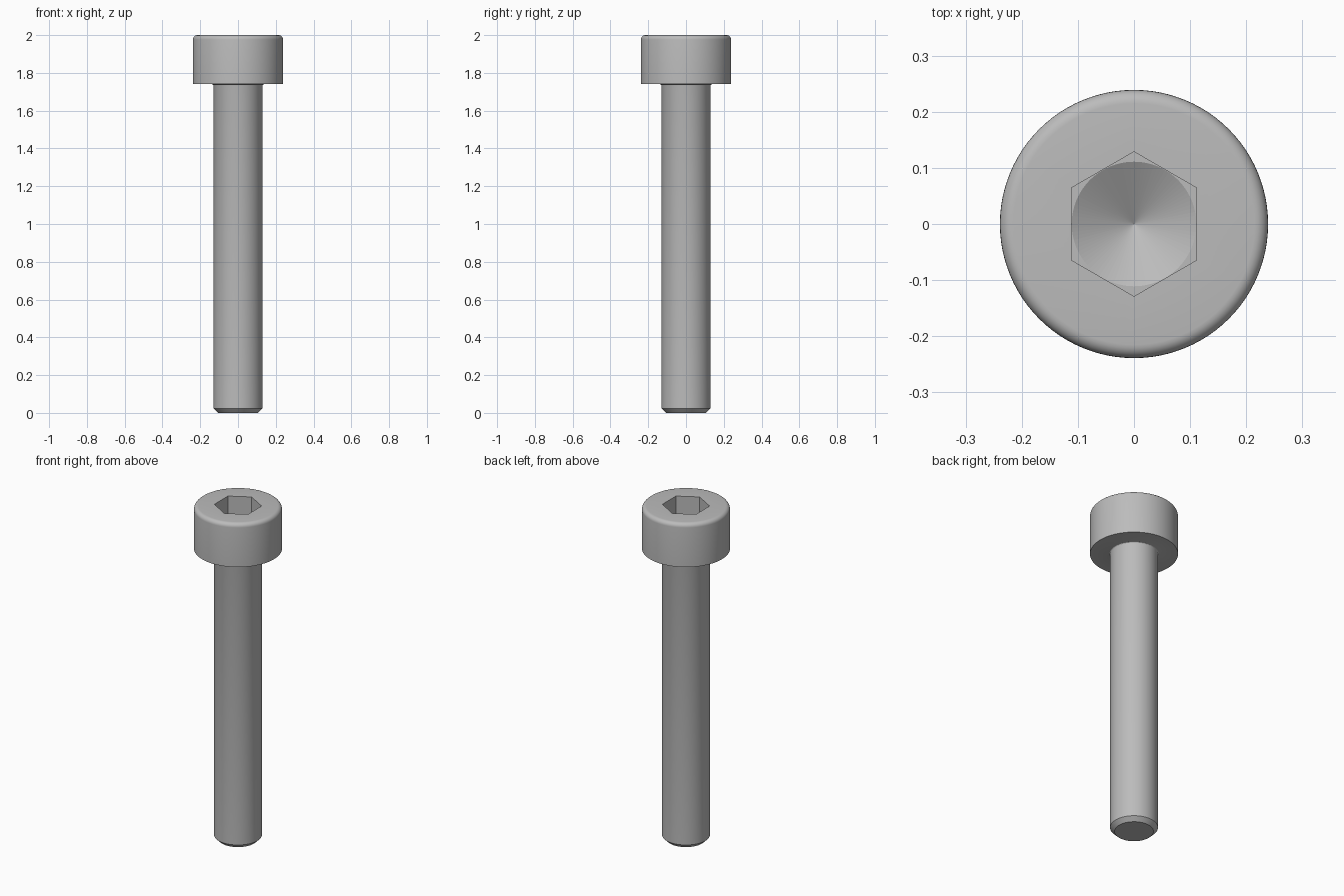
import bpy
import bmesh
from math import cos, sin, pi, radians, tan
from mathutils import Vector

if "Cube" in bpy.data.objects:
    bpy.data.objects.remove(bpy.data.objects["Cube"], do_unlink=True)

HEAD_R, SHANK_R, SOCKET_R = 0.239, 0.13, 0.1115
TOP, HEAD_Z, FLOOR_Z = 2.0, 1.74, 1.885
ROUND, NECK, CHAMFER = 0.024, 0.008, 0.024

steel = bpy.data.materials.new("grey_steel")
steel.use_nodes = True
grey = (0.5, 0.5, 0.5, 1)
steel.diffuse_color = grey
steel.node_tree.nodes["Principled BSDF"].inputs["Base Color"].default_value = grey


def lathe(name, profile, steps, start=0.0):
    """Revolve an (r, z) profile around the z axis into a closed solid."""
    bm = bmesh.new()
    verts = [bm.verts.new((r * cos(start), r * sin(start), z)) for r, z in profile]
    edges = [bm.edges.new(pair) for pair in zip(verts, verts[1:])]
    bmesh.ops.spin(bm, geom=verts + edges, cent=(0, 0, 0), axis=(0, 0, 1),
                   angle=2 * pi, steps=steps)
    bmesh.ops.remove_doubles(bm, verts=bm.verts[:], dist=0.0001)
    bmesh.ops.recalc_face_normals(bm, faces=bm.faces[:])
    mesh = bpy.data.meshes.new(name)
    bm.to_mesh(mesh)
    bm.free()
    mesh.materials.append(steel)
    obj = bpy.data.objects.new(name, mesh)
    bpy.context.collection.objects.link(obj)
    return obj


def arc(r, z, radius, a0, a1, n=6):
    """Points of a rounded corner centred on (r, z), angles in degrees."""
    angles = [radians(a0 + (a1 - a0) * i / n) for i in range(n + 1)]
    return [(r + radius * cos(a), z + radius * sin(a)) for a in angles]


# Screw body: chamfered tip, shank, filleted neck, head with rounded rim
profile = [(0, 0), (SHANK_R - CHAMFER, 0), (SHANK_R, CHAMFER)]
profile += arc(SHANK_R + NECK, HEAD_Z - NECK, NECK, 180, 90, 3)
profile += [(HEAD_R, HEAD_Z)]
profile += arc(HEAD_R - ROUND, TOP - ROUND, ROUND, 0, 90)
profile += [(0, TOP)]
screw = lathe("cap_screw", profile, 96)

# Hexagonal socket with a conical drill point at its floor
hex_r = SOCKET_R / cos(pi / 6)
hex_cutter = lathe("hex_socket_cutter", [(0, FLOOR_Z), (hex_r, FLOOR_Z),
                   (hex_r, TOP + 0.1), (0, TOP + 0.1)], 6, pi / 2)
cone_r = SOCKET_R - 0.0005
drill_cutter = lathe("drill_point_cutter", [(0, FLOOR_Z - cone_r * tan(pi / 6)),
                     (cone_r, FLOOR_Z), (cone_r, FLOOR_Z + 0.03),
                     (0, FLOOR_Z + 0.03)], 96)

bpy.context.view_layer.objects.active = screw
for cutter in (hex_cutter, drill_cutter):
    cutter.hide_render = True
    cut = screw.modifiers.new(cutter.name, 'BOOLEAN')
    cut.operation = 'DIFFERENCE'
    cut.solver = 'EXACT'
    cut.object = cutter
    bpy.ops.object.modifier_apply(modifier=cut.name)
    bpy.data.objects.remove(cutter, do_unlink=True)

# Smooth round surfaces, crisp edges, evenly shaded drill point
bpy.ops.object.select_all(action='DESELECT')
screw.select_set(True)
bpy.ops.object.shade_smooth_by_angle(angle=radians(25))
for face in screw.data.polygons:
    if Vector(face.center[:2]).length < SOCKET_R and HEAD_Z < face.center.z < FLOOR_Z - 0.002:
        face.use_smooth = False
